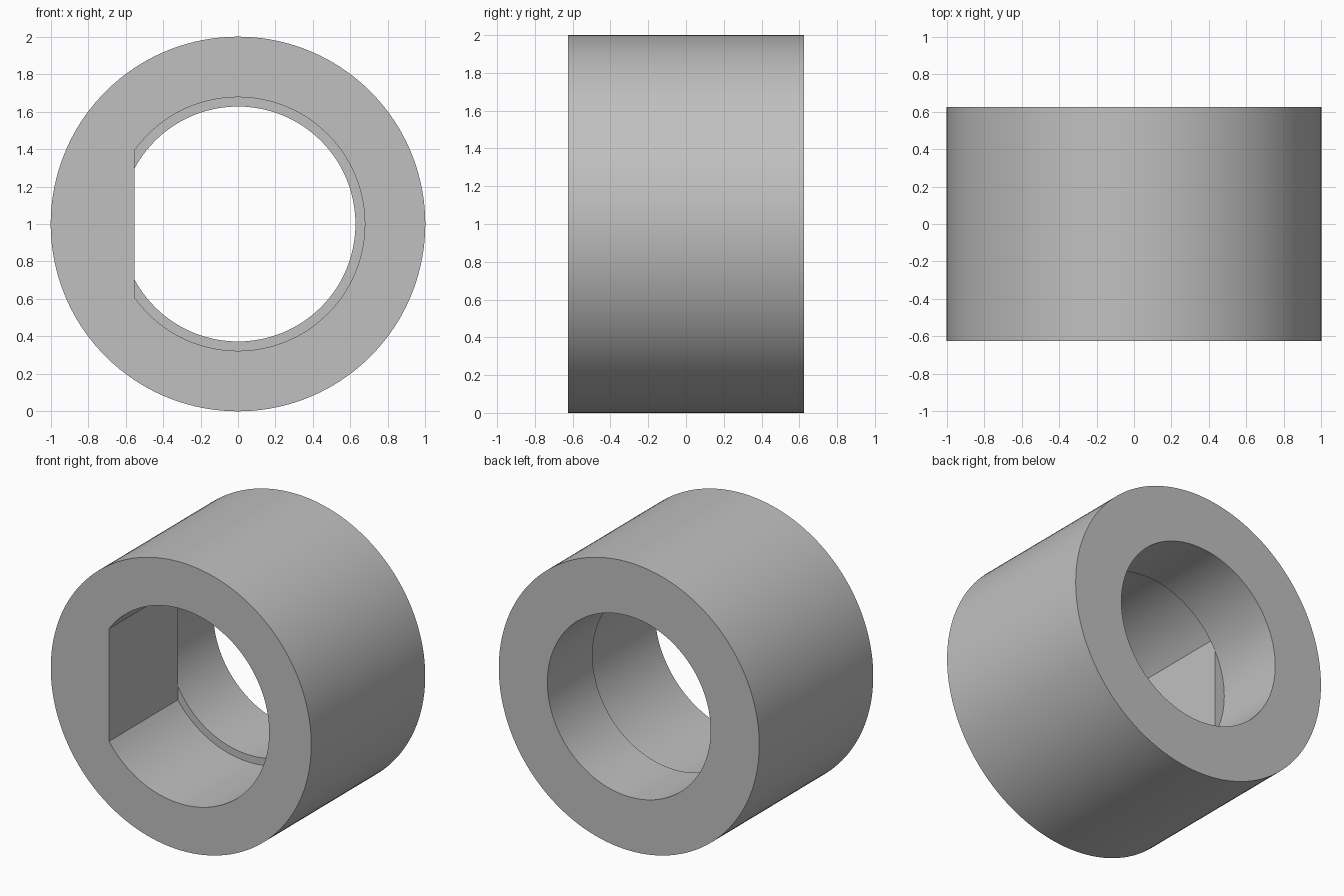
import bpy, bmesh
from math import acos, cos, sin, pi, radians

cube = bpy.data.objects.get("Cube")
if cube:
    bpy.data.objects.remove(cube)

OUTER, FRONT_BORE, BACK_BORE = 1.0, 0.677, 0.627
FLAT_X = -0.553                       # flat of the D-shaped bore
FRONT, STEP, BACK = -0.625, 0.13, 0.625
ARC, REST = 112, 40                   # segments beside and behind the flat

bm = bmesh.new()


def ring(radius, y, half, closed=True):
    """Circle about the y axis with exact vertices at +-half; open stops at the flat."""
    angles = [-half + 2 * half * i / ARC for i in range(ARC + 1)]
    if closed:
        angles += [half + 2 * (pi - half) * i / REST for i in range(1, REST)]
    return [bm.verts.new((radius * cos(a), y, 1 + radius * sin(a))) for a in angles]


def bridge(a, b, closed=True):
    """Quads between two matching rings; open covers only the arc beside the flat."""
    for i in range(len(a) if closed else ARC):
        j = (i + 1) % len(a)
        bm.faces.new((a[i], a[j], b[j], b[i]))


wide = acos(FLAT_X / FRONT_BORE)
narrow = acos(FLAT_X / BACK_BORE)

outer_front = ring(OUTER, FRONT, wide)
outer_back = ring(OUTER, BACK, wide)
d_front = ring(FRONT_BORE, FRONT, wide, closed=False)
d_step = ring(FRONT_BORE, STEP, wide, closed=False)
bore_step = ring(BACK_BORE, STEP, narrow)
bore_back = ring(BACK_BORE, BACK, narrow)

# Outer wall, back face and round back bore
bridge(outer_front, outer_back)
bridge(outer_back, bore_back)
bridge(bore_back, bore_step)

# Front face around the D-shaped opening
bridge(outer_front, d_front, closed=False)
bm.faces.new(outer_front[ARC:] + [outer_front[0], d_front[0], d_front[ARC]])

# D-shaped front bore: curved wall and flat wall
bridge(d_front, d_step, closed=False)
bm.faces.new((d_front[0], d_front[ARC], d_step[ARC],
              bore_step[ARC], bore_step[0], d_step[0]))

# Step between the bores: crescent ledge and the back of the flat
bridge(d_step, bore_step, closed=False)
bm.faces.new(bore_step[ARC:] + [bore_step[0]])

bmesh.ops.recalc_face_normals(bm, faces=bm.faces)
mesh = bpy.data.meshes.new("bushing")
bm.to_mesh(mesh)
bm.free()

bushing = bpy.data.objects.new("bushing", mesh)
bpy.context.collection.objects.link(bushing)

# Plain grey finish
grey = bpy.data.materials.new("plain grey")
grey.use_nodes = True
colour = (0.53, 0.53, 0.53, 1)
grey.diffuse_color = colour
grey.node_tree.nodes["Principled BSDF"].inputs["Base Color"].default_value = colour
mesh.materials.append(grey)

bpy.ops.object.select_all(action="DESELECT")
bushing.select_set(True)
bpy.context.view_layer.objects.active = bushing
bpy.ops.object.shade_smooth_by_angle(angle=radians(30))
